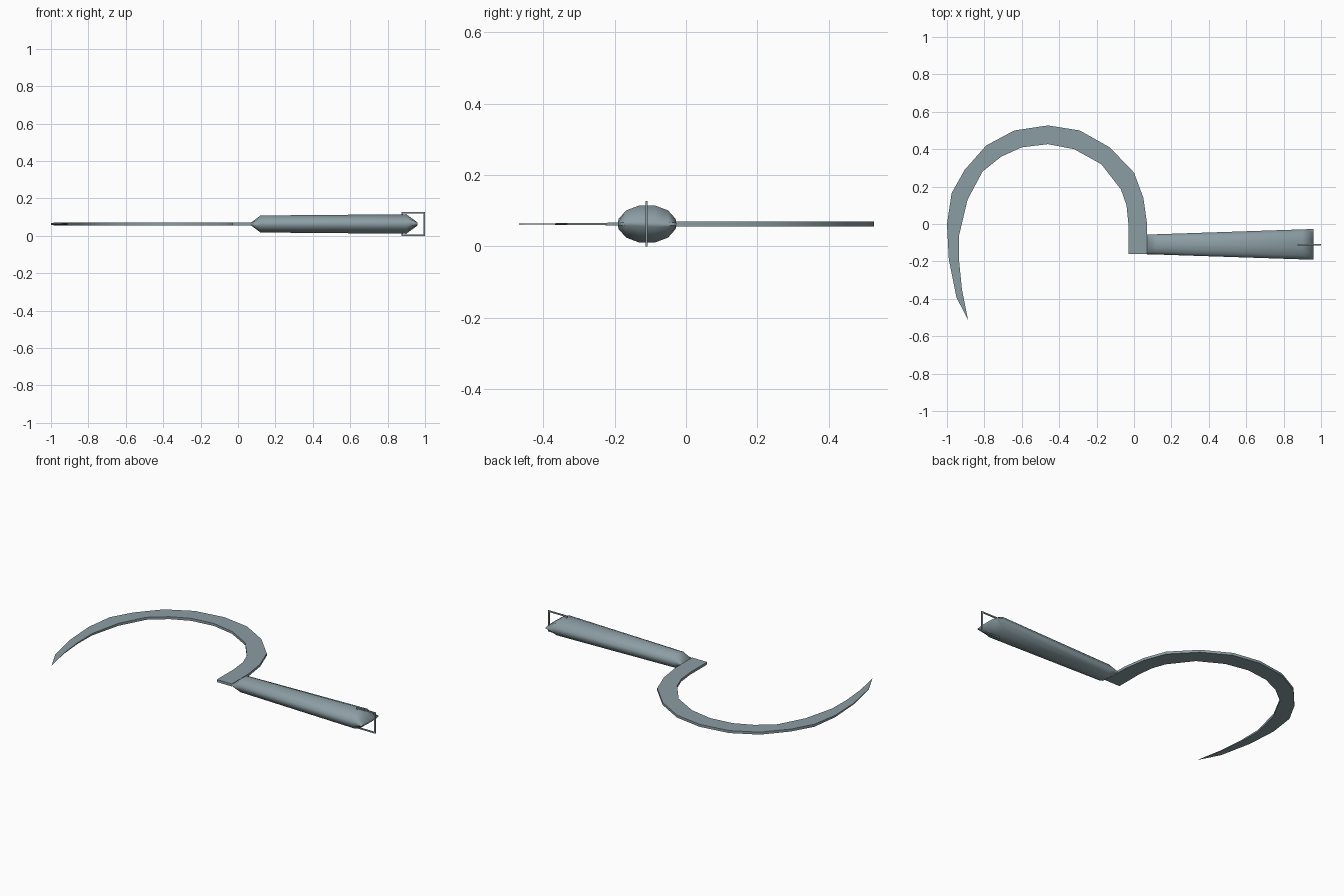
import bpy, bmesh, math

cube = bpy.data.objects.get("Cube")
if cube:
    bpy.data.objects.remove(cube, do_unlink=True)

steel = bpy.data.materials.new("grey blue steel")
steel.use_nodes = True
colour = (0.26, 0.34, 0.37, 1)
steel.diffuse_color = colour
steel.node_tree.nodes["Principled BSDF"].inputs["Base Color"].default_value = colour

MID = 0.063  # height of the sickle's middle plane


def loft(name, rings, closed=False, angle=60):
    """Skin equal-sized rings of points, capping the ends unless closed."""
    bm = bmesh.new()
    rows = [[bm.verts.new(p) for p in ring] for ring in rings]
    pairs = list(zip(rows, rows[1:]))
    if closed:
        pairs.append((rows[-1], rows[0]))
    else:
        bm.faces.new(rows[0])
        bm.faces.new(rows[-1])
    for a, b in pairs:
        for i in range(len(a)):
            j = (i + 1) % len(a)
            bm.faces.new((a[i], a[j], b[j], b[i]))
    bmesh.ops.remove_doubles(bm, verts=bm.verts, dist=0.0005)
    bmesh.ops.recalc_face_normals(bm, faces=bm.faces)
    mesh = bpy.data.meshes.new(name)
    bm.to_mesh(mesh)
    bm.free()
    mesh.materials.append(steel)
    obj = bpy.data.objects.new(name, mesh)
    bpy.context.collection.objects.link(obj)
    bpy.ops.object.select_all(action="DESELECT")
    obj.select_set(True)
    bpy.context.view_layer.objects.active = obj
    bpy.ops.object.shade_smooth_by_angle(angle=math.radians(angle))
    return obj


# Curved blade: outer and inner edges from the tang to the tip
outer = [(.07, -.16), (.07, 0), (.05, .14), (0, .275), (-.13, .41), (-.29, .5),
         (-.46, .527), (-.64, .5), (-.79, .42), (-.905, .29), (-.975, .165),
         (-1, 0), (-.99, -.19), (-.95, -.39), (-.887, -.515)]
inner = [(-.03, -.16), (-.03, 0), (-.04, .1), (-.07, .185), (-.175, .32), (-.32, .4),
         (-.46, .427), (-.6, .41), (-.71, .36), (-.81, .28), (-.89, .13),
         (-.935, -.06), (-.935, -.2), (-.92, -.35), (-.887, -.515)]
blade_rings = []
for i, (o, n) in enumerate(zip(outer, inner)):
    t = 0.0075 * min(1, (len(outer) - 1 - i) / 4)
    blade_rings.append([(*o, MID - t), (*o, MID + t), (*n, MID + t), (*n, MID - t)])
loft("blade", blade_rings, angle=40)

# Tapered handle: twelve-sided oval, pinched flat at both ends
SIDES = 12
handle_rings = []
for x, ry, rz in [(.07, .055, .008), (.12, .056, .047), (.9, .083, .054), (.96, .085, .008)]:
    ring = []
    for k in range(SIDES):
        a = 2 * math.pi * (k + 0.5) / SIDES
        ring.append((x, -.109 + ry * math.cos(a), MID + rz * math.sin(a)))
    handle_rings.append(ring)
loft("handle", handle_rings)

# Square hanging loop through the end of the handle
BAR, HALF = 0.008, 0.0635
loop_rings = []
for sx, sz in [(-1, -1), (1, -1), (1, 1), (-1, 1)]:
    ring = []
    for inset, y in [(0, -.003), (0, .003), (BAR, .003), (BAR, -.003)]:
        r = HALF - inset
        ring.append((1 - HALF + sx * r, -.111 + y, HALF + sz * r))
    loop_rings.append(ring)
loft("hanging_loop", loop_rings, closed=True, angle=30)
